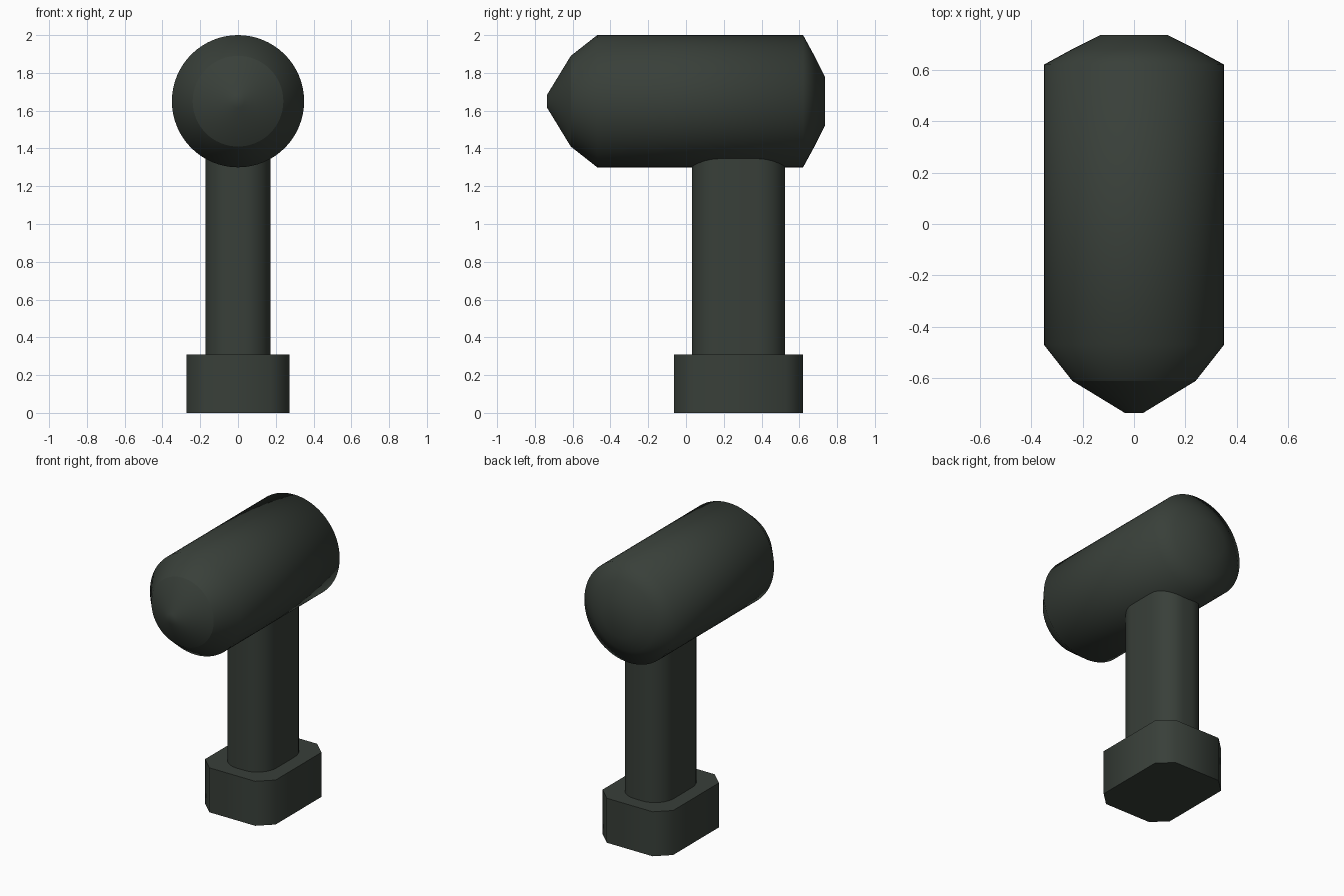
import bpy, bmesh, math

if "Cube" in bpy.data.objects:
    bpy.data.objects.remove(bpy.data.objects["Cube"])

mat = bpy.data.materials.new("dark green grey")
mat.diffuse_color = (0.040, 0.050, 0.041, 1)
mat.use_nodes = True
mat.node_tree.nodes["Principled BSDF"].inputs["Base Color"].default_value = mat.diffuse_color


def finish(name, bm, angle):
    bmesh.ops.recalc_face_normals(bm, faces=bm.faces)
    me = bpy.data.meshes.new(name)
    bm.to_mesh(me)
    bm.free()
    ob = bpy.data.objects.new(name, me)
    bpy.context.collection.objects.link(ob)
    me.materials.append(mat)
    bpy.ops.object.select_all(action='DESELECT')
    ob.select_set(True)
    bpy.context.view_layer.objects.active = ob
    bpy.ops.object.shade_smooth_by_angle(angle=math.radians(angle))
    return ob


def skin(name, rings, angle, cap_start=True, cap_end=True):
    """Bridge a list of equal-length point rings."""
    bm = bmesh.new()
    loops = [[bm.verts.new(p) for p in r] for r in rings]
    n = len(loops[0])
    for a, b in zip(loops, loops[1:]):
        for i in range(n):
            j = (i + 1) % n
            bm.faces.new((a[i], a[j], b[j], b[i]))
    if cap_start:
        bm.faces.new(loops[0])
    if cap_end:
        bm.faces.new(loops[-1])
    return finish(name, bm, angle)


def circle(y, r, n=64):
    return [(r * math.cos(t), y, 1.65 + r * math.sin(t))
            for t in (2 * math.pi * i / n for i in range(n))]


def rounded(cx, cy, hx, hy, rx, ry, z, steps):
    """Rectangle outline with corners rounded (or chamfered if steps = 1)."""
    pts = []
    for k, (sx, sy) in enumerate([(1, 1), (-1, 1), (-1, -1), (1, -1)]):
        for i in range(steps + 1):
            t = math.pi / 2 * (k + i / steps)
            pts.append((cx + sx * (hx - rx) + rx * math.cos(t),
                        cy + sy * (hy - ry) + ry * math.sin(t), z))
    return pts


# barrel with tapered shoulders at both ends
skin("barrel", [circle(y, r) for y, r in
                [(-0.61, 0.24), (-0.47, 0.35), (0.62, 0.35),
                 (0.68, 0.24), (0.735, 0.13)]], 66, cap_start=False)

# pointed nose, kept separate for a crisp rim
skin("nose", [circle(-0.61, 0.24), circle(-0.735, 0.035)], 66, cap_start=False)

# rounded grip running up into the barrel
skin("handle", [rounded(0, 0.278, 0.173, 0.247, 0.14, 0.15, z, 8)
                for z in (0.3, 1.42)], 60)

# battery foot with chamfered corners
skin("foot", [rounded(0, 0.278, 0.272, 0.342, 0.095, 0.09, z, 1)
              for z in (0, 0.31)], 50)
